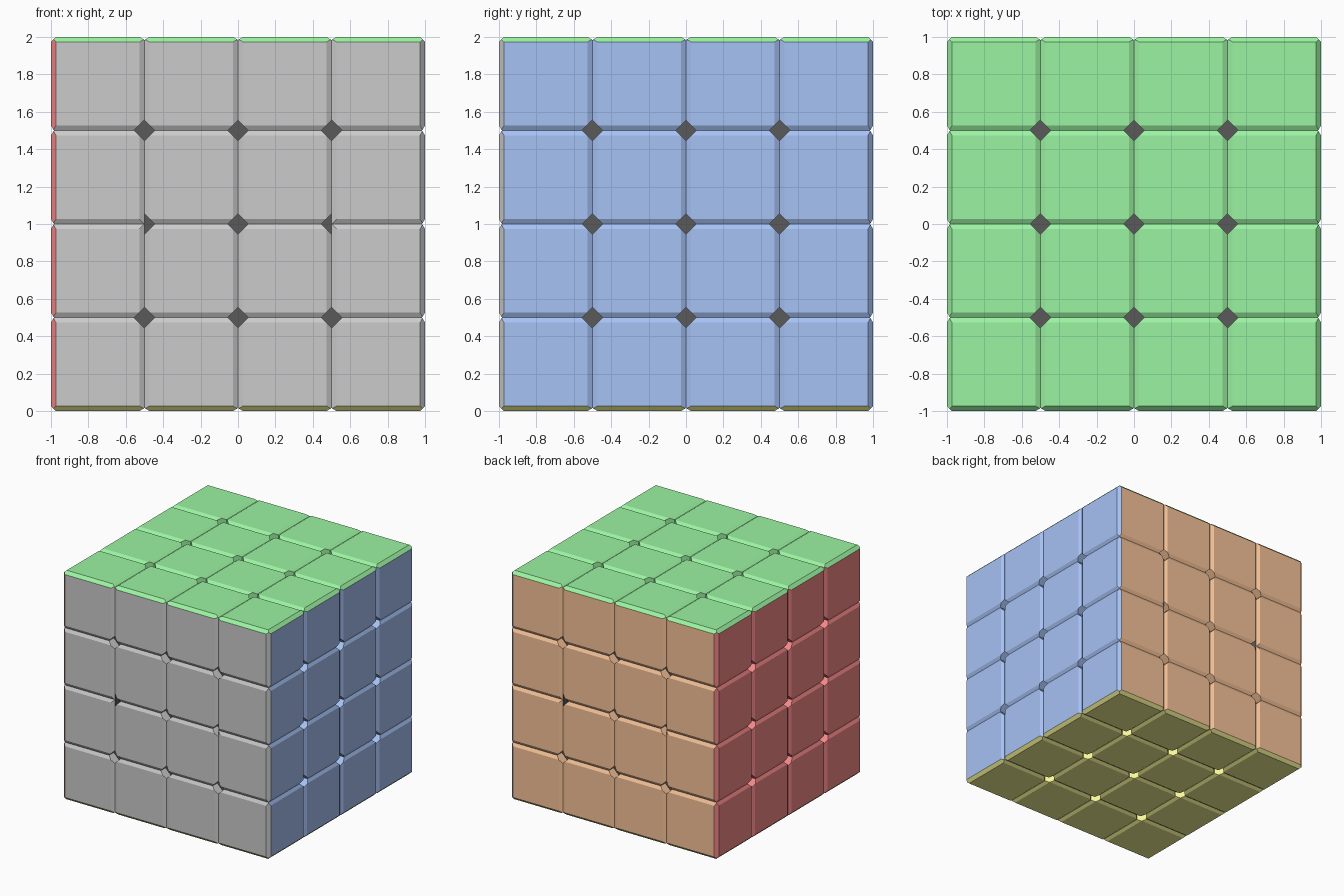
import bpy, bmesh
from itertools import product, combinations
from mathutils import Vector

if "Cube" in bpy.data.objects:
    bpy.data.objects.remove(bpy.data.objects["Cube"])

N, S = 4, 0.5            # blocks per side, block size
EDGE = 0.027             # chamfer width
GROOVE = 0.016           # depth of the V grooves at the seams
HOLE = 0.056             # half diagonal of the diamond holes


def material(name, rgb):
    m = bpy.data.materials.new(name)
    m.diffuse_color = (*rgb, 1)
    m.use_nodes = True
    m.node_tree.nodes["Principled BSDF"].inputs["Base Color"].default_value = m.diffuse_color
    return m


# Face colours in order of who owns a shared chamfer (front stays plain grey)
SIDES = [
    (Vector((0, 0, 1)), material("green", (0.33, 0.90, 0.36))),
    (Vector((0, 0, -1)), material("yellow", (0.93, 0.92, 0.32))),
    (Vector((-1, 0, 0)), material("red", (0.93, 0.25, 0.25))),
    (Vector((0, -1, 0)), None),
    (Vector((1, 0, 0)), material("blue", (0.38, 0.54, 0.91))),
    (Vector((0, 1, 0)), material("orange", (0.93, 0.55, 0.32))),
]
BLACK = material("black", (0.1, 0.1, 0.1))


def cut(bm, point, normal):
    bmesh.ops.bisect_plane(bm, geom=bm.verts[:] + bm.edges[:] + bm.faces[:], dist=1e-6,
                           plane_co=point, plane_no=normal, clear_outer=True)
    bmesh.ops.holes_fill(bm, edges=[e for e in bm.edges if e.is_boundary], sides=0)


def side_index(n, outer):
    # surfaces facing outward take that side's colour, hole walls the side they open to
    for i in outer:
        if SIDES[i][0].dot(n) > 0.1:
            return i
    if max(abs(c) for c in n) < 0.99:
        for i in outer:
            if abs(SIDES[i][0].dot(n)) < 0.1:
                return i
    return len(SIDES)


def block(idx):
    centre = Vector([(c - (N - 1) / 2) * S for c in idx])
    outer = [i for i, (d, _) in enumerate(SIDES) if d.dot(centre) > 0.7]
    bm = bmesh.new()
    bmesh.ops.create_cube(bm, size=S)
    # chamfer all twelve edges: outer edges, groove edges and hole edges
    for a, b in combinations(range(6), 2):
        da, db = SIDES[a][0], SIDES[b][0]
        if da.dot(db):
            continue
        oa, ob = a in outer, b in outer
        if oa and ob:
            wa = wb = EDGE
        elif oa or ob:
            wa, wb = (EDGE, GROOVE) if oa else (GROOVE, EDGE)
        else:
            # half-closed holes in the middle row of front and back
            if da.y == 0 and db.y == 0 and idx[0] in (0, 3) and idx[2] in (1, 2) \
                    and (da + db).z * centre.z < 0:
                continue
            wa = wb = HOLE
        # wa = width on face a, wb = width on face b
        corner = (da + db) * S / 2
        cut(bm, corner - db * wa, da * wa + db * wb)
    bmesh.ops.recalc_face_normals(bm, faces=bm.faces[:])
    for f in bm.faces:
        f.normal_update()
        f.material_index = side_index(f.normal, outer)
    me = bpy.data.meshes.new("block")
    bm.to_mesh(me)
    bm.free()
    for _, m in SIDES:
        me.materials.append(m)
    me.materials.append(BLACK)
    ob = bpy.data.objects.new("block_%d_%d_%d" % idx, me)
    ob.location = centre + Vector((0, 0, 1))
    bpy.context.collection.objects.link(ob)


# Shell of small blocks
for idx in product(range(N), repeat=3):
    if any(c in (0, N - 1) for c in idx):
        block(idx)

# Dark core closing the holes
bpy.ops.mesh.primitive_cube_add(size=1.84, location=(0, 0, 1))
core = bpy.context.object
core.name = "core"
core.data.materials.append(BLACK)
